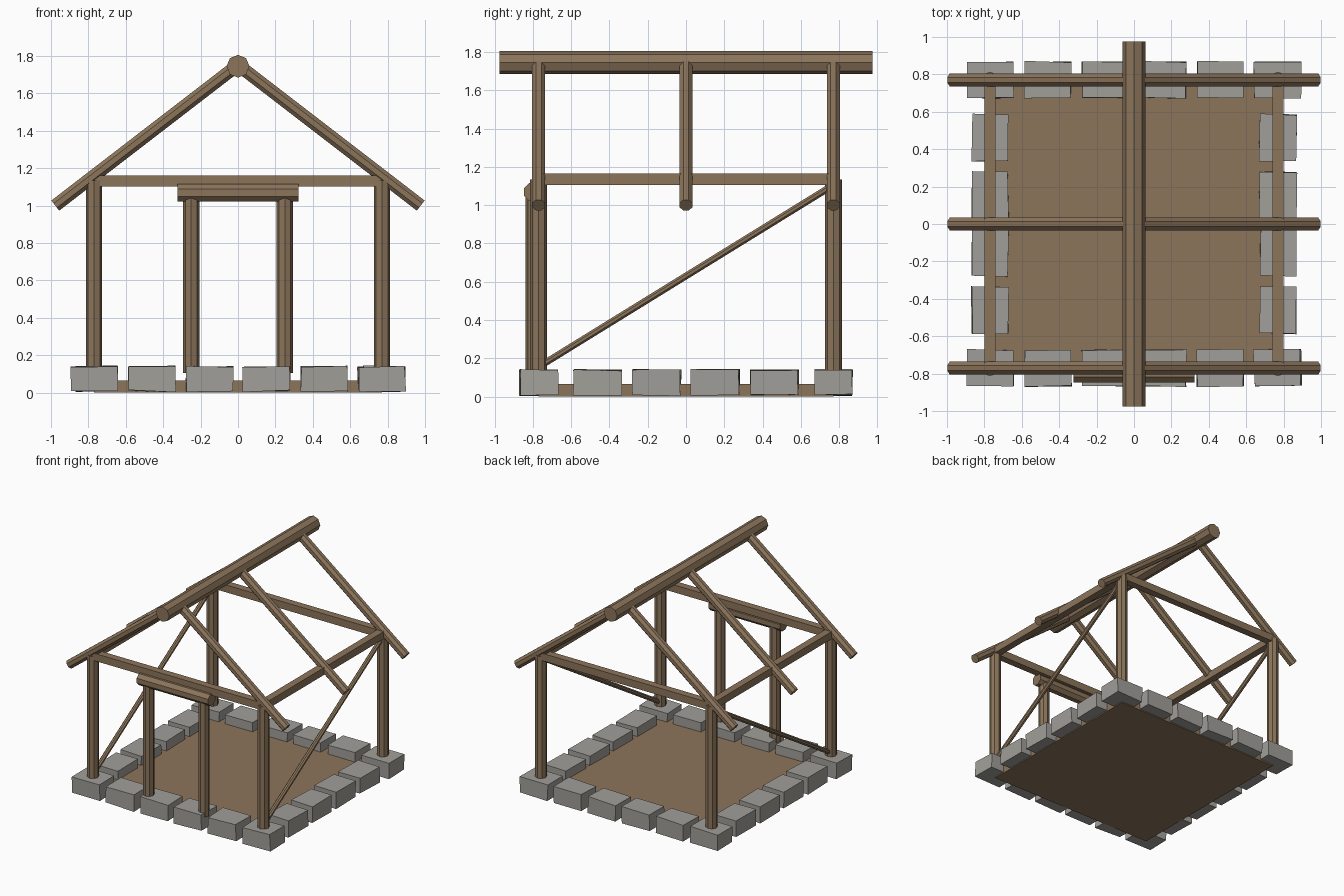
import bpy, bmesh, math, random
from mathutils import Vector, Matrix

random.seed(4)
cube = bpy.data.objects.get("Cube")
if cube:
    bpy.data.objects.remove(cube, do_unlink=True)


def make_material(name, color):
    m = bpy.data.materials.new(name)
    m.use_nodes = True
    m.diffuse_color = (*color, 1)
    m.node_tree.nodes["Principled BSDF"].inputs["Base Color"].default_value = (*color, 1)
    return m


WOOD = make_material("wood brown", (0.262, 0.178, 0.105))
STONE = make_material("stone grey", (0.355, 0.345, 0.32))


def finish(bm, name, mat):
    bmesh.ops.recalc_face_normals(bm, faces=bm.faces)
    me = bpy.data.meshes.new(name)
    bm.to_mesh(me)
    bm.free()
    me.materials.append(mat)
    ob = bpy.data.objects.new(name, me)
    bpy.context.collection.objects.link(ob)
    return ob


def log(name, start, end, radius, sides=8, turn=0.0):
    """Straight faceted log between two points."""
    a, b = Vector(start), Vector(end)
    d = b - a
    bm = bmesh.new()
    bmesh.ops.create_cone(bm, cap_ends=True, segments=sides, radius1=radius,
                          radius2=radius, depth=d.length,
                          matrix=Matrix.Rotation(turn, 4, 'Z'))
    # Frame with the log along its z axis and x kept horizontal
    z = d.normalized()
    x = z.cross(Vector((0, 0, 1)))
    x = x.normalized() if x.length > 0.001 else Vector((1, 0, 0))
    frame = Matrix((x, z.cross(x), z)).transposed().to_4x4()
    bm.transform(Matrix.Translation((a + b) / 2) @ frame)
    return finish(bm, name, WOOD)


def box(name, center, size, mat, jitter=0.0, tilt=0.0):
    """Box, optionally roughened and slightly turned."""
    bm = bmesh.new()
    bmesh.ops.create_cube(bm, size=1, matrix=Matrix.Diagonal((*size, 1)))
    for v in bm.verts:
        v.co += Vector([random.uniform(-jitter, jitter) for _ in range(3)])
    bm.transform(Matrix.Translation(center)
                 @ Matrix.Rotation(random.uniform(-tilt, tilt), 4, 'Z')
                 @ Matrix.Rotation(random.uniform(-tilt, tilt), 4, 'Y'))
    return finish(bm, name, mat)


FLAT = math.pi / 8
P = 0.77  # post grid half width

# Earth floor
box("floor", (0, 0, 0.0325), (2 * P, 2 * P, 0.065), WOOD)

# Foundation stones: six along front and back, four between on each side
for side, sign in (("front", -1), ("back", 1)):
    for i in range(6):
        x = (i - 2.5) * 0.307
        box(f"{side}_stone_{i + 1}", (x, sign * P, 0.074), (0.25, 0.195, 0.132),
            STONE, 0.004, 0.02)
for side, sign in (("right", -1), ("left", 1)):
    for i in range(4):
        y = (i - 1.5) * 0.307
        box(f"{side}_stone_{i + 1}", (sign * P, y, 0.074), (0.195, 0.25, 0.132),
            STONE, 0.004, 0.02)

# Corner posts
for side, sx in (("right", -1), ("left", 1)):
    for end, sy in (("front", -1), ("back", 1)):
        log(f"{end}_{side}_post", (sx * P, sy * P, 0.11), (sx * P, sy * P, 1.135), 0.044)

# Wall beams
for name, s in (("front", -1), ("back", 1)):
    box(f"{name}_tie_beam", (0, s * P, 1.132), (2 * P, 0.06, 0.06), WOOD)
for name, s in (("right", -1), ("left", 1)):
    box(f"{name}_side_beam", (s * P, 0, 1.134), (0.06, 2 * P, 0.06), WOOD)
    log(f"{name}_brace", (s * P, -P, 0.155), (s * P, P, 1.105), 0.019, turn=FLAT)

# Doorway
for name, s in (("right", -1), ("left", 1)):
    log(f"{name}_door_post", (s * 0.25, -0.796, 0.105), (s * 0.25, -0.796, 1.05), 0.043)
log("door_lintel", (-0.323, -0.799, 1.068), (0.323, -0.799, 1.068), 0.051, turn=FLAT)

# Roof frame
log("ridge_beam", (0, -0.975, 1.745), (0, 0.975, 1.745), 0.061)
for side, s in (("right", -1), ("left", 1)):
    for place, y in (("front", -P), ("middle", 0), ("back", P)):
        log(f"{place}_{side}_rafter", (0, y, 1.752), (s * 0.977, y, 1.0), 0.037, turn=FLAT)
